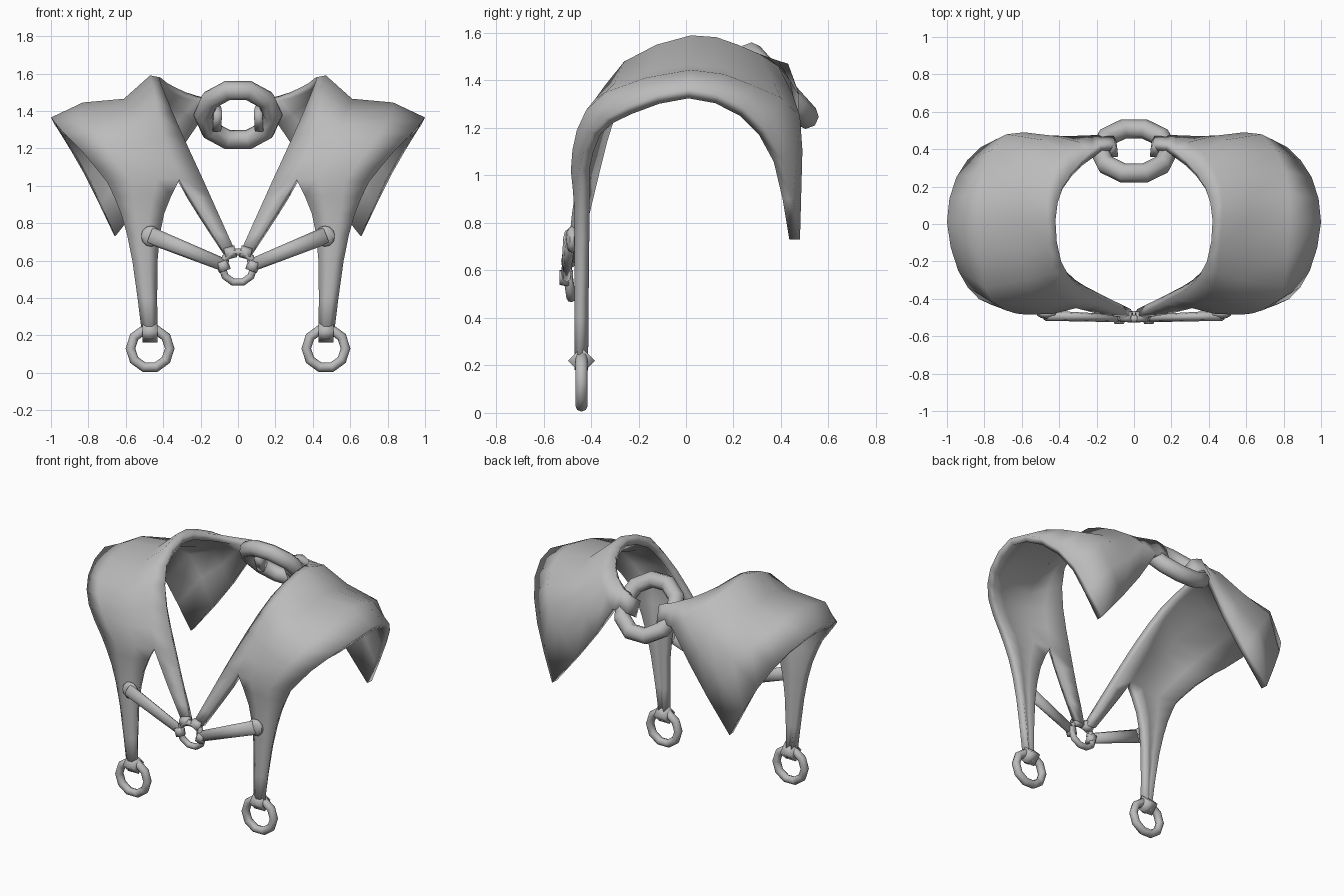
import bpy, bmesh, math
from mathutils import Vector, Matrix

old = bpy.data.objects.get("Cube")
if old:
    bpy.data.objects.remove(old, do_unlink=True)

grey = bpy.data.materials.new("plain_grey")
grey.use_nodes = True
tone = (0.5, 0.5, 0.5, 1)
grey.diffuse_color = tone
grey.node_tree.nodes["Principled BSDF"].inputs["Base Color"].default_value = tone


def finish(name, bm, mirror=False, thickness=0, angle=50):
    """Turn a bmesh into a shaded object with optional shell and mirror."""
    mesh = bpy.data.meshes.new(name)
    bm.to_mesh(mesh)
    bm.free()
    obj = bpy.data.objects.new(name, mesh)
    bpy.context.collection.objects.link(obj)
    mesh.materials.append(grey)
    if thickness:
        shell = obj.modifiers.new("shell", "SOLIDIFY")
        shell.thickness = thickness
        shell.offset = -1
    if mirror:
        obj.modifiers.new("mirror", "MIRROR").use_mirror_merge = False
    bpy.ops.object.select_all(action="DESELECT")
    obj.select_set(True)
    bpy.context.view_layer.objects.active = obj
    bpy.ops.object.shade_smooth_by_angle(angle=math.radians(angle))
    return obj


def smooth_rail(points, steps=2):
    """Catmull-Rom samples through the given points."""
    pts = [Vector(p) for p in points]
    ext = [2 * pts[0] - pts[1]] + pts + [2 * pts[-1] - pts[-2]]
    out = []
    for i in range(len(pts) - 1):
        a, b, c, d = ext[i:i + 4]
        for k in range(steps):
            t = k / steps
            out.append(0.5 * (2 * b + (c - a) * t + (2 * a - 5 * b + 4 * c - d) * t * t
                              + (3 * b - a - 3 * c + d) * t ** 3))
    return out + [pts[-1]]


def loft(bm, rails):
    """Skin faces between neighbouring rails, listed inner to outer."""
    grid = [[bm.verts.new(p) for p in smooth_rail(rail)] for rail in rails]
    for left, right in zip(grid, grid[1:]):
        for i in range(len(left) - 1):
            bm.faces.new((left[i], right[i], right[i + 1], left[i + 1]))


def ring(name, centre, major, minor, tilt=0, mirror=False, sides=10, tube=8):
    """Faceted ring lying in the xz plane, tilted about x."""
    bm = bmesh.new()
    turn = Matrix.Rotation(tilt, 3, "X")
    loops = []
    for i in range(sides):
        a = math.tau * i / sides
        loop = []
        for j in range(tube):
            b = math.tau * j / tube
            r = major + minor * math.cos(b)
            p = Vector((r * math.cos(a), minor * math.sin(b), r * math.sin(a)))
            loop.append(bm.verts.new(turn @ p + Vector(centre)))
        loops.append(loop)
    for i in range(sides):
        for j in range(tube):
            n, m = (i + 1) % sides, (j + 1) % tube
            bm.faces.new((loops[i][j], loops[n][j], loops[n][m], loops[i][m]))
    bmesh.ops.recalc_face_normals(bm, faces=bm.faces)
    return finish(name, bm, mirror)


def rod(name, start, end, r1, r2, sides=8, flat=1.0):
    """Mirrored tapered bar between two points, optionally flattened in y."""
    p, q = Vector(start), Vector(end)
    turn = (q - p).to_track_quat("Z", "Y").to_matrix().to_4x4()
    place = (Matrix.Translation((p + q) / 2) @ Matrix.Scale(flat, 4, (0, 1, 0)) @ turn)
    bm = bmesh.new()
    bmesh.ops.create_cone(bm, cap_ends=True, segments=sides, radius1=r1, radius2=r2,
                          depth=(q - p).length, matrix=place)
    return finish(name, bm, True, angle=95)


# Shoulder drape: rails run from the chest over the shoulder to the back hem
neck = [(.19, -.40, 1.04), (.30, -.33, 1.28), (.39, -.20, 1.49), (.42, .02, 1.58),
        (.38, .20, 1.55), (.28, .34, 1.50), (.18, .43, 1.47)]
collar = [(.31, -.45, 1.04), (.40, -.39, 1.27), (.445, -.26, 1.48), (.47, .02, 1.59),
          (.46, .22, 1.55), (.36, .39, 1.46), (.22, .475, 1.34)]
valley = [(.43, -.48, 1.04), (.52, -.43, 1.24), (.57, -.30, 1.39), (.61, .02, 1.465),
          (.60, .26, 1.43), (.49, .45, 1.34), (.35, .47, 1.13)]
crest = [(.57, -.485, 1.02), (.69, -.46, 1.19), (.80, -.34, 1.35), (.83, .02, 1.445),
         (.81, .28, 1.38), (.68, .48, 1.25), (.49, .475, .94)]
hem = [(.70, -.45, 1.02), (.83, -.40, 1.18), (.94, -.25, 1.29), (1.0, .01, 1.365),
       (.95, .25, 1.28), (.82, .41, 1.06), (.66, .48, .73)]
drape = bmesh.new()
loft(drape, [neck, collar, valley, crest, hem])

# Back strap end passing over the back ring and hooking through it
loft(drape, [[neck[-1], (.10, .43, 1.44), (.085, .36, 1.39)],
             [collar[-1], (.11, .47, 1.34), (.09, .40, 1.29)]])

# Inner strap tapering to the chest ring
loft(drape, [[(.01, -.50, .64), (.10, -.45, .84), neck[0]],
             [(.07, -.50, .64), (.19, -.48, .84), collar[0]]])

# Outer strap hanging down to the lower ring
levels = [(.18, .43, .51), (.60, .43, .565), (.85, .395, .625)]
tail = []
for k, top in enumerate((collar[0], valley[0], crest[0], hem[0])):
    depth = -.47 if k in (1, 2) else -.45
    tail.append([(a + (b - a) * k / 3, depth, z) for z, a, b in levels] + [top])
loft(drape, tail)
bmesh.ops.remove_doubles(drape, verts=drape.verts, dist=.001)
finish("shoulder_drape", drape, True, thickness=.045, angle=60)

# Rings
ring("back_ring", (0, .39, 1.378), .185, .053, tilt=math.radians(42))
ring("chest_ring", (0, -.495, .565), .085, .02, tilt=math.radians(8))
ring("lower_ring", (.47, -.44, .13), .105, .026, mirror=True)

# Strap ends wrapped round the rings
rod("lower_strap_loop", (.43, -.44, .22), (.51, -.44, .22), .057, .057, sides=4)
rod("inner_strap_loop", (.012, -.495, .65), (.07, -.495, .635), .032, .032, sides=6)

# Diagonal cross straps with rounded outer ends
rod("cross_strap", (.47, -.485, .735), (.06, -.51, .57), .046, .034, flat=.6)
rod("cross_strap_loop", (.088, -.505, .595), (.07, -.505, .545), .033, .033, sides=6)
knob = bmesh.new()
bmesh.ops.create_uvsphere(knob, u_segments=10, v_segments=6, radius=.056,
                          matrix=Matrix.Translation((.465, -.48, .73))
                          @ Matrix.Scale(.5, 4, (0, 1, 0)))
finish("cross_strap_end", knob, True)
